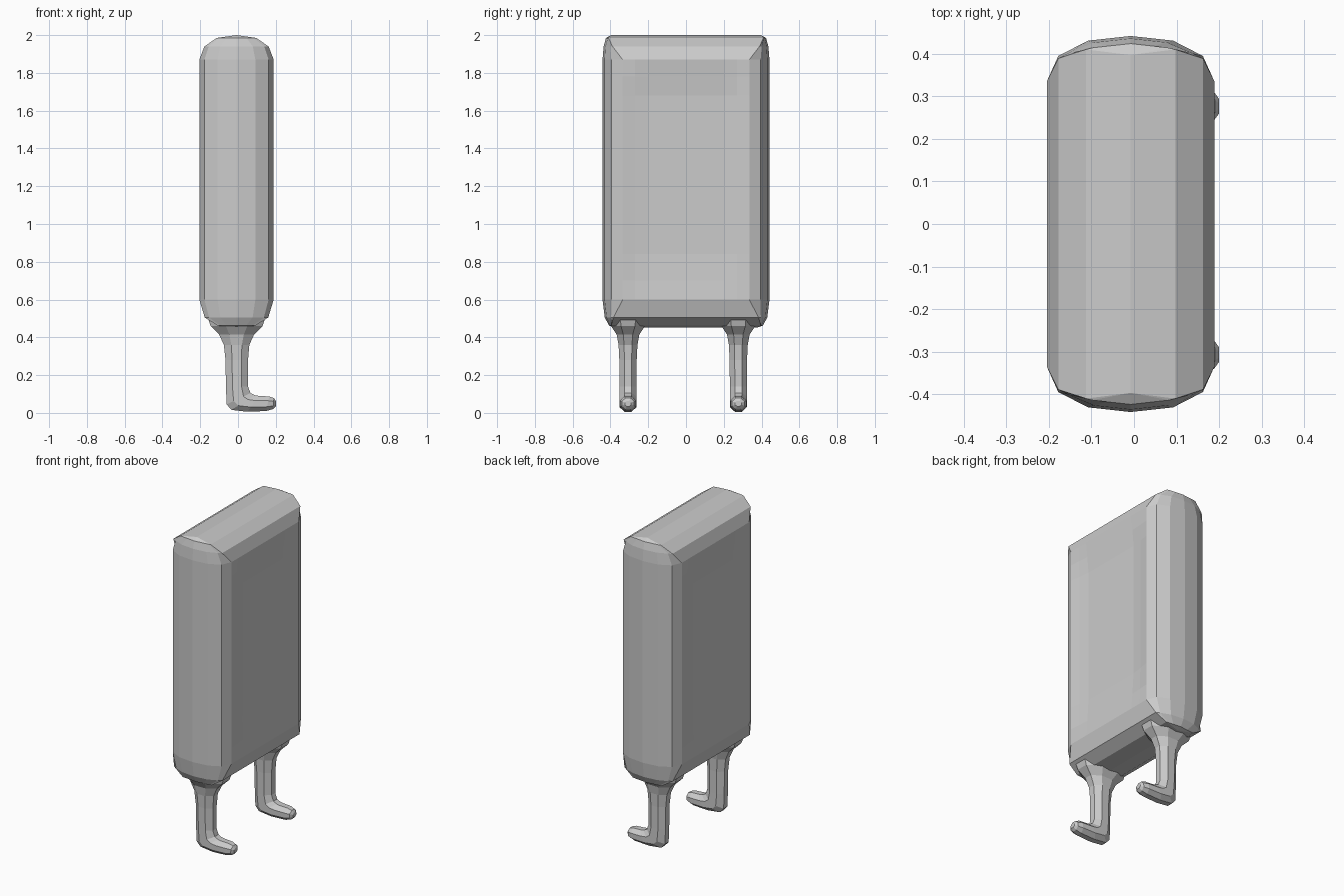
import bpy, bmesh, math

if "Cube" in bpy.data.objects:
    bpy.data.objects.remove(bpy.data.objects["Cube"])

grey = bpy.data.materials.new("plain grey")
grey.diffuse_color = (0.6, 0.6, 0.6, 1)
grey.use_nodes = True
grey.node_tree.nodes["Principled BSDF"].inputs["Base Color"].default_value = grey.diffuse_color


def loft(name, rings):
    """Skin closed rings with quads, cap both ends, weld collapsed points."""
    bm = bmesh.new()
    loops = [[bm.verts.new(p) for p in ring] for ring in rings]
    n = len(loops[0])
    for a, b in zip(loops, loops[1:]):
        for i in range(n):
            j = (i + 1) % n
            bm.faces.new((a[i], a[j], b[j], b[i]))
    bm.faces.new(loops[0][::-1])
    bm.faces.new(loops[-1])
    bmesh.ops.remove_doubles(bm, verts=bm.verts, dist=0.0005)
    bmesh.ops.recalc_face_normals(bm, faces=bm.faces)
    me = bpy.data.meshes.new(name)
    bm.to_mesh(me)
    bm.free()
    me.materials.append(grey)
    ob = bpy.data.objects.new(name, me)
    bpy.context.collection.objects.link(ob)
    return ob


# Rounded slab body
CX = -0.008
END = [(0, 0.442), (0.1, 0.431), (0.17, 0.395), (0.197, 0.335)]


def end_y(x):
    x = abs(x)
    for (x0, y0), (x1, y1) in zip(END, END[1:]):
        if x <= x1 + 1e-6:
            return y0 + (y1 - y0) * (x - x0) / (x1 - x0)
    return END[-1][1]


def body_ring(z, w, inset, hollow):
    half = []
    # right side, with a shallow hollow in the middle
    for y, d in ((-0.27, 0.010), (-0.2, 0.018), (0.2, 0.018), (0.27, 0.010)):
        half.append((w - d * hollow, y))
    # rounded back end
    for u in (1, 0.863, 0.508, 0, -0.508, -0.863, -1):
        half.append((w * u, end_y(w * u) - inset))
    ring = half + [(-x, -y) for x, y in half]
    # start each half at its end corner, so the sides run straight
    return [(CX + x, y, z) for x, y in ring]


# height, half thickness, end inset, hollow amount
LEVELS = [(0.452, 0, 0.065, 0), (0.462, 0.1, 0.035, 0), (0.505, 0.168, 0.012, 0),
          (0.6, 0.197, 0, 0), (0.7, 0.197, 0, 0.5), (0.84, 0.197, 0, 1),
          (1.68, 0.197, 0, 1), (1.78, 0.197, 0, 0.5), (1.87, 0.197, 0, 0),
          (1.94, 0.17, 0.006, 0), (1.985, 0.105, 0.018, 0), (2.0, 0, 0.045, 0)]
loft("body", [body_ring(*lv) for lv in LEVELS])

# Legs with forward-bent feet: back point, front point, half width
LEG = [(-0.165, 0.52, 0.15, 0.52, 0.10), (-0.145, 0.46, 0.13, 0.46, 0.09),
       (-0.10, 0.415, 0.085, 0.415, 0.06), (-0.075, 0.36, 0.06, 0.36, 0.05),
       (-0.066, 0.28, 0.053, 0.28, 0.046), (-0.064, 0.14, 0.053, 0.14, 0.045),
       (-0.06, 0.045, 0.066, 0.105, 0.045), (-0.035, 0.016, 0.09, 0.093, 0.045),
       (0.05, 0.006, 0.11, 0.09, 0.045), (0.15, 0.01, 0.165, 0.087, 0.042),
       (0.185, 0.02, 0.19, 0.078, 0.033), (0.2, 0.035, 0.2, 0.063, 0.017)]


def leg_ring(y, xb, zb, xf, zf, hy):
    k = 1 / math.cos(math.pi / 8)
    ring = []
    for i in range(8):
        a = math.pi / 8 + i * math.pi / 4
        c, s = 0.5 * k * math.cos(a), k * math.sin(a)
        ring.append(((xb + xf) / 2 + c * (xf - xb), y + s * hy,
                     (zb + zf) / 2 + c * (zf - zb)))
    return ring


for name, y in (("front_leg", -0.307), ("back_leg", 0.277)):
    loft(name, [leg_ring(y, *r) for r in LEG])
